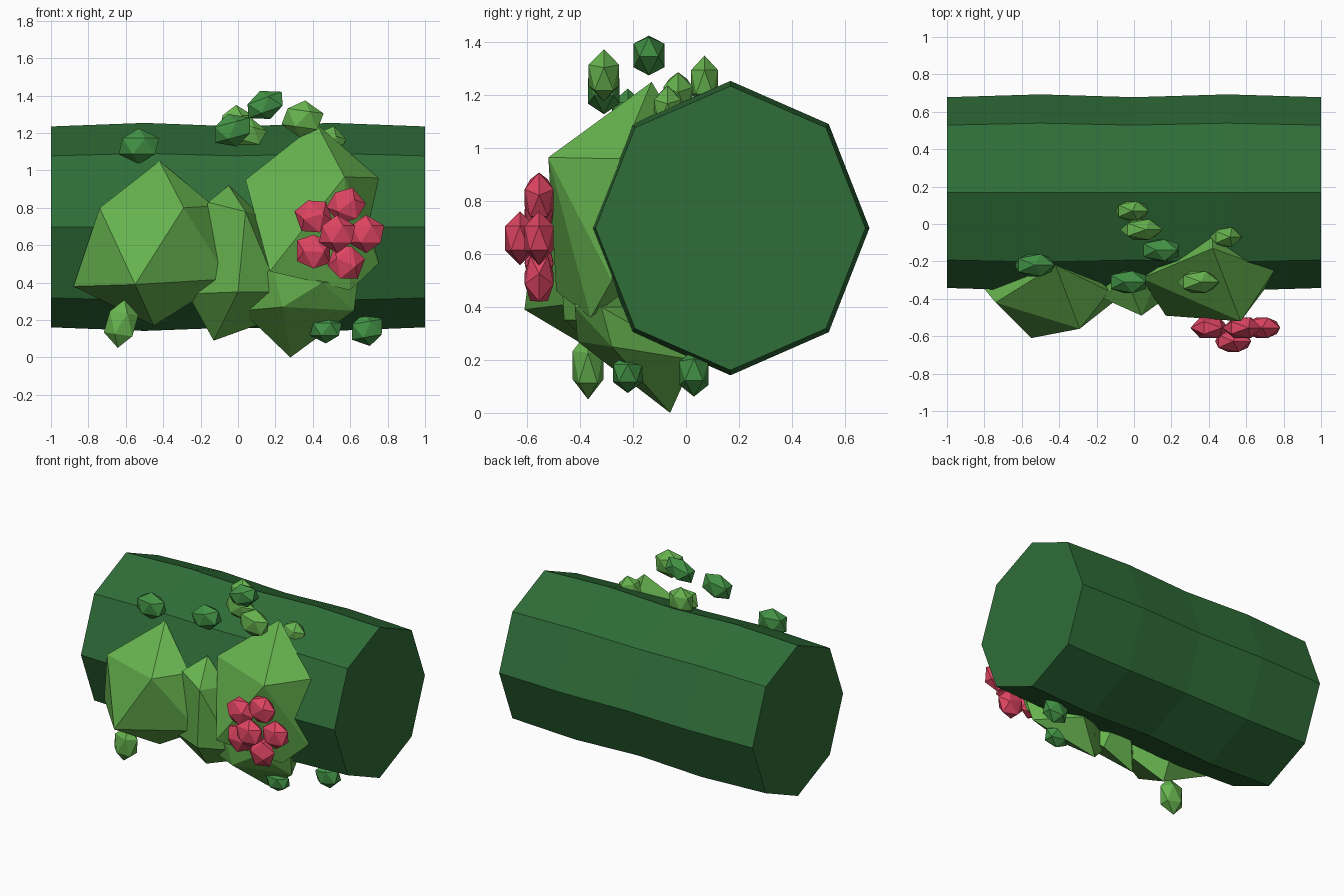
import bpy, bmesh, math
from mathutils import Matrix, Vector

if "Cube" in bpy.data.objects:
    bpy.data.objects.remove(bpy.data.objects["Cube"])


def material(name, srgb):
    m = bpy.data.materials.new(name)
    lin = [((c / 255 + 0.055) / 1.055) ** 2.4 for c in srgb]
    m.diffuse_color = (*lin, 1)
    m.use_nodes = True
    m.node_tree.nodes["Principled BSDF"].inputs["Base Color"].default_value = m.diffuse_color
    return m


HEDGE = material("hedge dark green", (47, 109, 56))
BUSH = material("bush light green", (103, 180, 79))
LEAF = material("leaf mid green", (66, 146, 69))
PINK = material("blossom pink", (224, 69, 99))


def add_object(name, bm, mat):
    bmesh.ops.recalc_face_normals(bm, faces=bm.faces)
    me = bpy.data.meshes.new(name)
    bm.to_mesh(me)
    bm.free()
    me.materials.append(mat)
    ob = bpy.data.objects.new(name, me)
    bpy.context.collection.objects.link(ob)
    return ob


def nugget(name, loc, scale, tilt, mat):
    """Stretched icosahedron, tilted about y."""
    bm = bmesh.new()
    bmesh.ops.create_icosphere(bm, subdivisions=1, radius=1)
    bm.transform(Matrix.Translation(loc) @ Matrix.Rotation(math.radians(tilt), 4, 'Y')
                 @ Matrix.Diagonal((*scale, 1)))
    return add_object(name, bm, mat)


def rock(name, points):
    """Faceted clump: hull of a few corner points."""
    bm = bmesh.new()
    for p in points:
        bm.verts.new(p)
    bmesh.ops.convex_hull(bm, input=bm.verts)
    bmesh.ops.delete(bm, geom=[v for v in bm.verts if not v.link_faces], context='VERTS')
    return add_object(name, bm, BUSH)


# Hedge body: eight-sided log, swelling slightly at the quarter points
bm = bmesh.new()
rings = []
for i in range(5):
    ry, rz = ((0.51, 0.537), (0.525, 0.556))[i % 2]
    rings.append([bm.verts.new((-1 + i * 0.5, 0.168 + ry * math.sin(k * math.pi / 4),
                                0.698 + rz * math.cos(k * math.pi / 4))) for k in range(8)])
for a, b in zip(rings, rings[1:]):
    for k in range(8):
        bm.faces.new((a[k], a[(k + 1) % 8], b[(k + 1) % 8], b[k]))
bm.faces.new(rings[0])
bm.faces.new(rings[-1])
add_object("hedge_body", bm, HEDGE)

# Foliage clumps on the front
rock("left_clump", [
    (-0.42, -0.22, 1.05), (-0.74, -0.42, 0.80), (-0.88, -0.25, 0.38), (-0.55, -0.61, 0.39),
    (-0.29, -0.56, 0.80), (-0.05, -0.37, 0.42), (-0.13, -0.36, 0.81), (-0.45, -0.24, 0.17),
    (-0.45, -0.05, 0.6)])
rock("middle_clump", [
    (-0.05, -0.27, 0.92), (-0.16, -0.40, 0.83), (0.04, -0.49, 0.78), (0.12, -0.30, 0.76),
    (0.00, -0.46, 0.35), (-0.27, -0.33, 0.34), (0.22, -0.36, 0.35), (-0.13, -0.17, 0.09),
    (0.12, -0.16, 0.18), (0.0, -0.05, 0.6)])
rock("right_clump", [
    (0.42, -0.13, 1.25), (0.04, -0.29, 0.95), (0.57, -0.52, 0.965), (0.75, -0.25, 0.96),
    (0.75, -0.28, 0.50), (0.17, -0.49, 0.46), (0.60, -0.36, 0.36), (0.42, -0.04, 1.10),
    (0.42, -0.05, 0.6)])
rock("lower_clump", [
    (0.18, -0.42, 0.49), (0.02, -0.28, 0.25), (0.62, -0.28, 0.25), (0.64, -0.32, 0.40),
    (0.28, -0.06, 0.0), (0.24, -0.41, 0.27), (0.45, -0.42, 0.40), (0.45, 0.03, 0.2),
    (0.3, -0.05, 0.4)])

# Small leaf nuggets: centre, half sizes, tilt, colour
leaves = [
    ((-0.53, -0.22, 1.13), (0.12, 0.07, 0.095), 0, LEAF),
    ((-0.03, -0.31, 1.215), (0.12, 0.07, 0.09), -15, LEAF),
    ((0.145, -0.14, 1.35), (0.12, 0.068, 0.08), -20, LEAF),
    ((0.345, -0.31, 1.275), (0.12, 0.068, 0.10), 8, BUSH),
    ((-0.01, 0.07, 1.25), (0.10, 0.06, 0.10), 0, BUSH),
    ((0.04, -0.03, 1.20), (0.12, 0.065, 0.09), 15, BUSH),
    ((0.49, -0.07, 1.15), (0.09, 0.06, 0.09), 15, BUSH),
    ((-0.625, -0.37, 0.18), (0.095, 0.068, 0.13), 8, BUSH),
    ((0.47, -0.22, 0.15), (0.095, 0.065, 0.075), 0, LEAF),
    ((0.69, 0.03, 0.15), (0.10, 0.065, 0.09), -10, LEAF),
]
for i, (loc, size, tilt, mat) in enumerate(leaves):
    nugget(f"leaf_{i + 1}", loc, size, tilt, mat)

# Blossom: five petals around a raised centre
for k in range(5):
    a = k * math.tau / 5
    nugget(f"petal_{k + 1}", (0.53 + 0.155 * math.cos(a), -0.555, 0.66 + 0.16 * math.sin(a)),
           (0.108, 0.064, 0.102), k * 20, PINK)
nugget("blossom_centre", (0.53, -0.627, 0.66), (0.108, 0.066, 0.102), 0, PINK)
